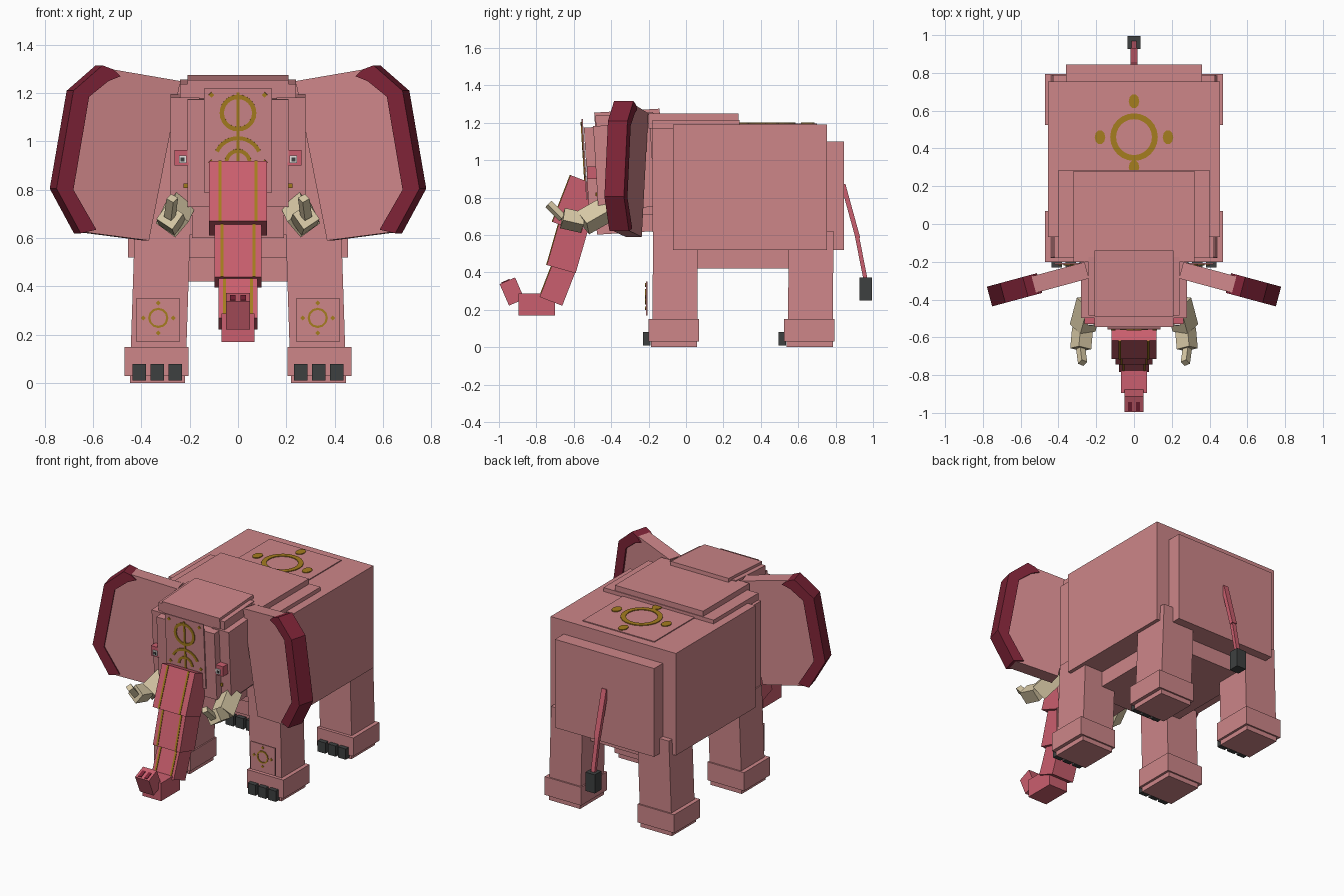
import bpy, bmesh, math
from mathutils import Vector, Matrix

if "Cube" in bpy.data.objects:
    bpy.data.objects.remove(bpy.data.objects["Cube"])

def material(name, rgb):
    m = bpy.data.materials.new(name)
    m.diffuse_color = (*rgb, 1)
    m.use_nodes = True
    m.node_tree.nodes["Principled BSDF"].inputs["Base Color"].default_value = m.diffuse_color
    return m

SKIN = material("pink_skin", (0.61, 0.238, 0.25))
ROSE = material("rose_trunk", (0.59, 0.114, 0.156))
MAROON = material("maroon_rim", (0.21, 0.017, 0.038))
IVORY = material("ivory", (0.68, 0.578, 0.376))
CHAR = material("charcoal", (0.048, 0.051, 0.051))
GOLD = material("gold_paint", (0.376, 0.205, 0.013))
WHITE = material("eye_white", (0.8, 0.75, 0.74))

def finish(name, bm, mat, matrix=None):
    if matrix is not None:
        bm.transform(matrix)
    bmesh.ops.recalc_face_normals(bm, faces=bm.faces)
    me = bpy.data.meshes.new(name)
    bm.to_mesh(me)
    bm.free()
    me.materials.append(mat)
    ob = bpy.data.objects.new(name, me)
    bpy.context.collection.objects.link(ob)
    return ob

def box(name, x, y, z, mat, s=1, top=(0, 0), matrix=None):
    """Box from ranges; s mirrors x, top shifts the upper face."""
    bm = bmesh.new()
    bmesh.ops.create_cube(bm, size=1)
    for v in bm.verts:
        up = v.co.z > 0
        v.co = Vector((s * (x[v.co.x > 0] + up * top[0]), y[v.co.y > 0] + up * top[1], z[up]))
    return finish(name, bm, mat, matrix)

def segment(name, p0, p1, w, t, mat, off=(0, 0), roll=0):
    """Box along p0-p1, width w sideways, thickness t."""
    p0, p1 = Vector(p0), Vector(p1)
    d = (p1 - p0).normalized()
    side = Vector((1, 0, 0))
    side = (side - d * side.dot(d)).normalized()
    m = Matrix((side, d.cross(side), d)).transposed().to_4x4()
    m = Matrix.Translation(p0) @ m @ Matrix.Rotation(roll, 4, 'Z')
    return box(name, (off[0] - w / 2, off[0] + w / 2), (off[1] - t / 2, off[1] + t / 2),
               (0, (p1 - p0).length), mat, matrix=m)

def paint(name, polys, matrix, mat=GOLD, t=0.006):
    """Thin plates from 2D polygons."""
    bm = bmesh.new()
    for p in polys:
        a = [bm.verts.new((u, v, 0)) for u, v in p]
        b = [bm.verts.new((u, v, t)) for u, v in p]
        bm.faces.new(a)
        bm.faces.new(b)
        for i in range(len(p)):
            j = (i + 1) % len(p)
            bm.faces.new((a[i], a[j], b[j], b[i]))
    return finish(name, bm, mat, matrix)

def arc(c, r0, r1, a0=0, a1=360, n=24):
    def pt(r, i):
        a = math.radians(a0 + (a1 - a0) * i / n)
        return (c[0] + r * math.cos(a), c[1] + r * math.sin(a))
    return [[pt(r0, i), pt(r1, i), pt(r1, i + 1), pt(r0, i + 1)] for i in range(n)]

def oval(c, rx, ry, n=10):
    return [(c[0] + rx * math.cos(2 * math.pi * i / n), c[1] + ry * math.sin(2 * math.pi * i / n))
            for i in range(n)]

def rect(u0, u1, v0, v1):
    return [(u0, v0), (u1, v0), (u1, v1), (u0, v1)]

# body
box("body", (-.455, .455), (-.07, .755), (.52, 1.19), SKIN)
box("rump", (-.36, .36), (-.06, .845), (.52, 1.10), SKIN)
box("belly", (-.30, .30), (-.05, .70), (.42, .53), SKIN)
box("chest", (-.42, .42), (-.18, 0), (.615, 1.17), SKIN)
box("shoulders", (-.40, .40), (-.18, .285), (1.10, 1.215), SKIN)
box("hump", (-.32, .32), (-.20, .28), (1.17, 1.25), SKIN)
box("back_plate", (-.26, .26), (.285, .70), (1.185, 1.196), SKIN)
marks = arc((0, .46), .095, .126)
marks += [oval(c, .028, .038) for c in ((0, .65), (-.18, .46), (.18, .46), (0, .30))]
paint("back_ring", marks, Matrix.Translation((0, 0, 1.195)))

# legs, feet and toenails
for s in (-1, 1):
    for part, y0 in (("front", -.19), ("back", .535)):
        box(part + "_leg", (.215, .445), (y0 + .01, y0 + .25), (.1, .62), SKIN, s, (-.017, .004))
        box(part + "_foot", (.205, .47), (y0 - .01, y0 + .26), (.03, .15), SKIN, s)
        box(part + "_sole", (.22, .447), (y0 + .002, y0 + .25), (0, .10), SKIN, s)
        for cx in (.26, .335, .408):
            box(part + "_toenail", (cx - .028, cx + .028), (y0 - .04, y0), (.01, .08), CHAR, s)
    # painted knee plate
    box("knee_plate", (.242, .42), (-.215, -.207), (.17, .352), SKIN, s)
    m = Matrix.Translation((.33 * s, -.213, .27)) @ Matrix.Rotation(math.pi / 2, 4, 'X')
    dots = arc((0, 0), .033, .042, n=12)
    for a, b in ((1, 0), (-1, 0), (0, 1), (0, -1)):
        dots.append(oval((a * .062, b * .062), .010, .010, 4))
    paint("knee_mark", dots, m)

# head, tipped slightly forward
tilt = Matrix.Translation((0, -.35, 1)) @ Matrix.Rotation(math.radians(3.5), 4, 'X') @ Matrix.Translation((0, .35, -1))
box("head_cap", (-.21, .21), (-.475, -.125), (1.15, 1.262), SKIN, matrix=tilt)
box("head", (-.24, .24), (-.47, -.16), (.70, 1.245), SKIN, matrix=tilt)
box("face", (-.21, .21), (-.535, -.3), (.74, 1.185), SKIN, matrix=tilt)
box("jaw", (-.19, .19), (-.50, -.16), (.61, .76), SKIN, matrix=tilt)
box("forehead_plate", (-.14, .14), (-.546, -.538), (.80, 1.232), SKIN, matrix=tilt)
m = tilt @ Matrix.Translation((0, -.545, 0)) @ Matrix.Rotation(math.pi / 2, 4, 'X')
marks = arc((0, 1.13), .058, .076) + arc((0, .93), .088, .104, 25, 155, 14)
marks += arc((0, .925), .04, .056, 0, 180, 12) + [rect(-.006, .006, .90, 1.215)]
marks += [oval((u, v), .012, .012, 4) for u in (-.11, .11) for v in (.925, 1.205)]
paint("forehead_mark", marks, m)

for s in (-1, 1):
    box("cheek", (.16, .28), (-.485, -.18), (.74, 1.19), SKIN, s, matrix=tilt)
    box("eye_socket", (.205, .262), (-.53, -.42), (.90, .965), ROSE, s)
    box("eye", (.213, .245), (-.537, -.529), (.91, .942), WHITE, s)
    box("pupil", (.221, .237), (-.541, -.535), (.918, .934), CHAR, s)
    box("cheek_mark", (.205, .225), (-.494, -.486), (.815, .835), GOLD, s, matrix=tilt)

    # tusk, three blocks curving up
    pts = [(.235 * s, -.41, .745), (.272 * s, -.55, .665), (.282 * s, -.66, .69), (.272 * s, -.735, .765)]
    for i, w in enumerate((.10, .08, .035)):
        segment("tusk", pts[i], pts[i + 1], w, w, IVORY, roll=s * math.radians(35))

    # ear blade and rim, swept forward towards the outer edge
    slope = .27
    n = Vector((-slope, -1, 0)).normalized()

    def slab(name, polys, half, mat):
        bm = bmesh.new()
        for p in polys:
            rings = []
            for k in (half, -half):
                ring = []
                for x, z in p:
                    co = Vector((x, -.245 - slope * (x - .25), z)) + n * k
                    ring.append(bm.verts.new((s * co.x, co.y, co.z)))
                bm.faces.new(ring)
                rings.append(ring)
            a, b = rings
            for i in range(len(p)):
                j = (i + 1) % len(p)
                bm.faces.new((a[i], a[j], b[j], b[i]))
        finish(name, bm, mat)

    slab("ear", [[(.25, 1.25), (.57, 1.305), (.68, 1.2), (.75, .81), (.65, .625), (.38, .59)]], .045, SKIN)
    outer = [(.53, 1.298), (.575, 1.315), (.695, 1.21), (.765, .805), (.665, .62)]
    inner = [(.50, 1.27), (.55, 1.25), (.63, 1.185), (.695, .80), (.60, .635)]
    slab("ear_rim", [[outer[i], outer[i + 1], inner[i + 1], inner[i]] for i in range(4)], .054, MAROON)

# trunk with gold stripes
trunk = [((-.637, .64), (-.54, .89), .24, .166, .075),
         ((-.667, .417), (-.60, .65), .195, .16, .066),
         ((-.722, .245), (-.65, .43), .16, .13, .056)]
for (y0, z0), (y1, z1), w, t, sx in trunk:
    segment("trunk", (0, y0, z0), (0, y1, z1), w, t, ROSE)
    for s in (-1, 1):
        segment("trunk_stripe", (0, y0, z0), (0, y1, z1), .012, .008, GOLD, (s * sx, -t / 2))
box("trunk_bend", (-.068, .068), (-.895, -.70), (.17, .288), ROSE)
segment("trunk_tip", (0, -.905, .24), (0, -.955, .355), .10, .09, ROSE)
for s in (-1, 1):
    segment("nostril", (0, -.953, .350), (0, -.957, .359), .022, .05, MAROON, (s * .022, -.01))

# tail
segment("tail_base", (0, .84, .87), (0, .92, .58), .035, .025, ROSE)
segment("tail_end", (0, .915, .59), (0, .96, .36), .028, .022, ROSE)
box("tail_tuft", (-.034, .034), (.927, .995), (.25, .372), CHAR)
